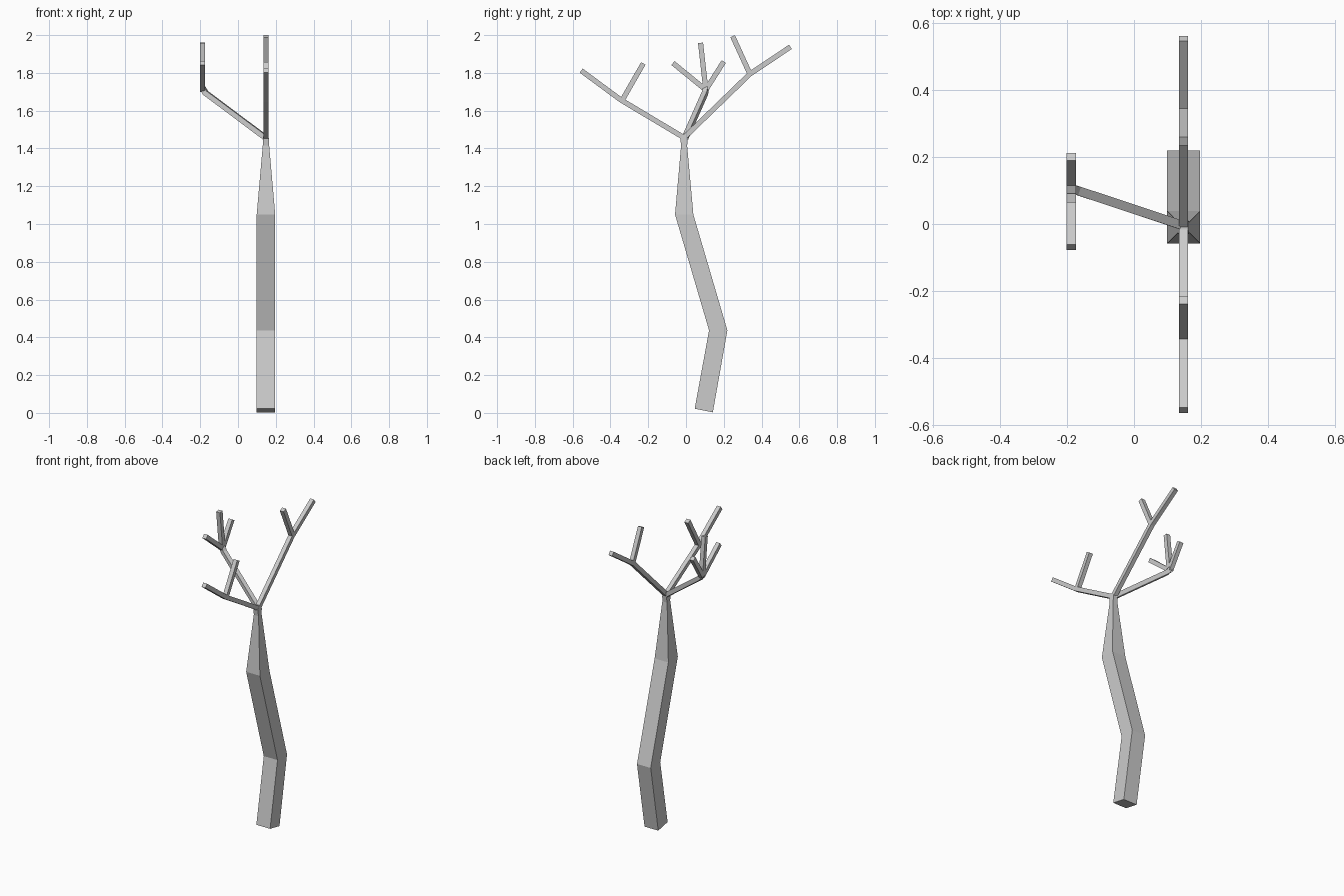
import bpy, bmesh
from mathutils import Vector

if "Cube" in bpy.data.objects:
    bpy.data.objects.remove(bpy.data.objects["Cube"])

CX = 0.148       # x of the trunk and of the two side limbs
TX = -0.187      # x of the fan of twigs
R = 0.0135       # half thickness of limbs and twigs


def loft(name, rings):
    """Skin a list of four-cornered rings and cap both ends."""
    bm = bmesh.new()
    loops = [[bm.verts.new(p) for p in ring] for ring in rings]
    for a, b in zip(loops, loops[1:]):
        for i in range(4):
            j = (i + 1) % 4
            bm.faces.new((a[i], a[j], b[j], b[i]))
    bm.faces.new(loops[0][::-1])
    bm.faces.new(loops[-1])
    bmesh.ops.recalc_face_normals(bm, faces=bm.faces)
    mesh = bpy.data.meshes.new(name)
    bm.to_mesh(mesh)
    bm.free()
    ob = bpy.data.objects.new(name, mesh)
    bpy.context.collection.objects.link(ob)
    return ob


def limb(name, points, side=(1, 0, 0), r=R):
    """Square tube with mitred bends along a path; side is the flat direction."""
    pts = [Vector(p) for p in points]
    side = Vector(side).normalized()
    rings = []
    for i, p in enumerate(pts):
        d0 = (pts[i] - pts[i - 1]).normalized() if i else (pts[1] - pts[0]).normalized()
        d1 = (pts[i + 1] - pts[i]).normalized() if i < len(pts) - 1 else d0
        t = (d0 + d1).normalized()
        up = t.cross(side).normalized() * r / t.dot(d0)
        s = side * r
        rings.append([p + s + up, p - s + up, p - s - up, p + s - up])
    return loft(name, rings)


# Trunk: (front y, front z, back y, back z, half width)
profile = [(0.046, 0.022, 0.142, 0.003, 0.049),
           (0.122, 0.437, 0.219, 0.437, 0.049),
           (-0.058, 1.05, 0.039, 1.05, 0.049),
           (-0.026, 1.415, 0.006, 1.415, 0.017),
           (-0.030, 1.452, 0.010, 1.452, 0.015),
           (-0.016, 1.477, 0.004, 1.477, 0.0135)]
loft("trunk", [[(CX - w, y0, z0), (CX + w, y0, z0), (CX + w, y1, z1), (CX - w, y1, z1)]
               for y0, z0, y1, z1, w in profile])

# Front and back limbs, each with one twig
limb("front_limb", [(CX, -0.015, 1.46), (CX, -0.345, 1.657), (CX, -0.555, 1.812)])
limb("front_twig", [(CX, -0.335, 1.66), (CX, -0.226, 1.85)])
limb("back_limb", [(CX, -0.005, 1.462), (CX, 0.337, 1.793), (CX, 0.553, 1.938)])
limb("back_twig", [(CX, 0.337, 1.797), (CX, 0.247, 1.994)])

# Left limb, ending in a fan of three twigs
limb("left_limb", [(CX - 0.004, -0.004, 1.458), (-0.172, 0.101, 1.694), (TX, 0.105, 1.72)],
     side=(0.105, 0.335, 0))
for i, (y, z) in enumerate([(-0.069, 1.852), (0.077, 1.959), (0.2, 1.86)]):
    limb(f"left_twig_{i + 1}", [(TX, 0.105, 1.71), (TX, y, z)])
